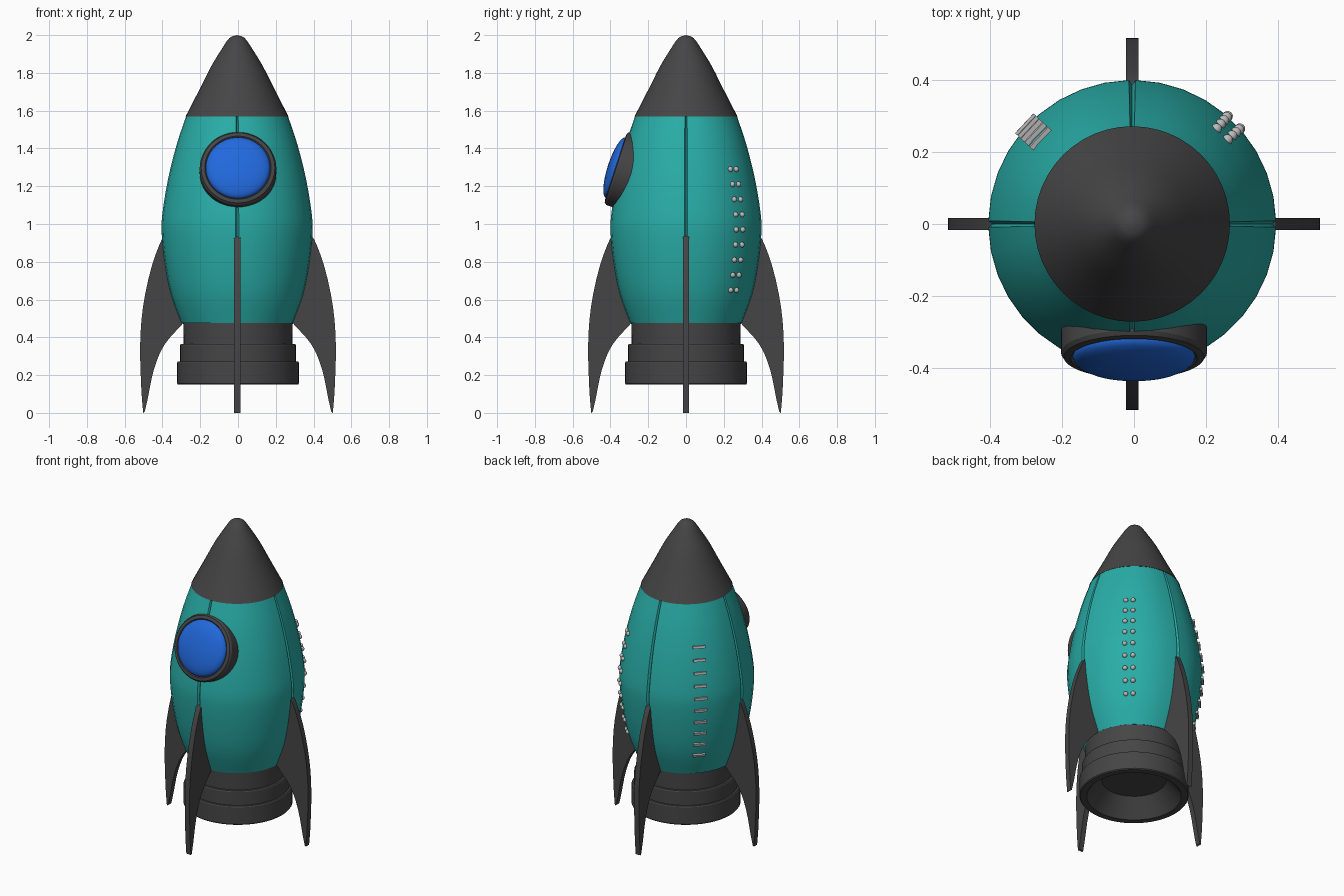
import bpy, bmesh, math
from mathutils import Vector, Matrix

if "Cube" in bpy.data.objects:
    bpy.data.objects.remove(bpy.data.objects["Cube"])

CX = -0.005                      # hull axis


def material(name, col):
    m = bpy.data.materials.new(name)
    m.diffuse_color = (*col, 1)
    m.use_nodes = True
    m.node_tree.nodes["Principled BSDF"].inputs["Base Color"].default_value = m.diffuse_color
    return m


TEAL = material("teal", (0.022, 0.42, 0.39))
DARK = material("charcoal", (0.06, 0.06, 0.06))
BLUE = material("window_blue", (0.015, 0.14, 0.72))
GREY = material("light_grey", (0.5, 0.5, 0.5))


def finish(bm, name, mat, matrix=Matrix(), smooth=30):
    bmesh.ops.remove_doubles(bm, verts=bm.verts, dist=1e-5)
    bmesh.ops.recalc_face_normals(bm, faces=bm.faces)
    me = bpy.data.meshes.new(name)
    bm.to_mesh(me)
    bm.free()
    me.materials.append(mat)
    ob = bpy.data.objects.new(name, me)
    bpy.context.collection.objects.link(ob)
    ob.matrix_world = matrix
    bpy.ops.object.select_all(action='DESELECT')
    ob.select_set(True)
    bpy.context.view_layer.objects.active = ob
    bpy.ops.object.shade_smooth_by_angle(angle=math.radians(smooth))
    return ob


def curve(pts, n=3):
    """Smooth curve through the points."""
    p = [Vector(q) for q in pts]
    p = [2 * p[0] - p[1]] + p + [2 * p[-1] - p[-2]]
    out = []
    for a, b, c, d in zip(p, p[1:], p[2:], p[3:]):
        for i in range(n):
            t = i / n
            out.append(0.5 * (2 * b + (c - a) * t + (2 * a - 5 * b + 4 * c - d) * t * t
                              + (3 * b - a - 3 * c + d) * t ** 3))
    return out + [p[-2]]


EVEN = [(i * 360 / 48, 0) for i in range(48)]


def lathe(name, profile, mat, matrix, angles=EVEN):
    """Revolve (r, z) points; angles carry a radius offset for grooves."""
    bm = bmesh.new()
    rings = []
    for r, z in profile:
        if r < 1e-5:
            rings.append([bm.verts.new((0, 0, z))] * len(angles))
        else:
            rings.append([bm.verts.new(((r + o) * math.cos(math.radians(a)),
                                        (r + o) * math.sin(math.radians(a)), z)) for a, o in angles])
    for lo, hi in zip(rings, rings[1:]):
        for i in range(len(angles)):
            j = (i + 1) % len(angles)
            vs = list(dict.fromkeys([lo[i], lo[j], hi[j], hi[i]]))
            if len(vs) > 2:
                bm.faces.new(vs)
    return finish(bm, name, mat, matrix)


AXIS = Matrix.Translation((CX, 0, 0))
HULL = [(0.295, 0.475), (0.35, 0.625), (0.382, 0.785), (0.399, 0.945), (0.396, 1.05),
        (0.366, 1.235), (0.32, 1.42), (0.27, 1.57)]

# hull with four vertical panel grooves
seamed = []
for q in range(4):
    seamed.append((q * 90, -0.012))
    seamed += [(q * 90 + 1.3 + 87.4 * i / 9, 0) for i in range(10)]
hull_curve = curve(HULL)
lathe("hull", [(0, 0.475)] + [tuple(p) for p in hull_curve] + [(0, 1.57)], TEAL, AXIS, seamed)

# nose cone
nose = curve([(0.272, 1.57), (0.195, 1.72), (0.137, 1.835), (0.082, 1.925), (0.04, 1.985), (0, 2.0)])
lathe("nose_cone", [(0, 1.57)] + [tuple(p) for p in nose], DARK, AXIS)

# stepped engine nozzle with a conical recess
lathe("engine_nozzle", [(0, 0.48), (0.29, 0.48), (0.288, 0.364), (0.303, 0.364), (0.307, 0.358),
                        (0.307, 0.272), (0.319, 0.272), (0.323, 0.266), (0.323, 0.156), (0.318, 0.15),
                        (0.28, 0.15), (0.19, 0.26), (0, 0.26)], DARK, Matrix.Translation((0, 0, 0)))

# swept fins
outer = curve([(0.375, 0.94), (0.405, 0.915), (0.46, 0.765), (0.503, 0.56), (0.518, 0.36), (0.512, 0.13), (0.502, 0.0)])
inner = curve([(0.494, 0.005), (0.478, 0.075), (0.445, 0.23), (0.39, 0.36), (0.29, 0.475)])
outline = outer + inner + [Vector((0.27, 0.49)), Vector((0.33, 0.68)), Vector((0.36, 0.85))]
for i, side in enumerate(("right", "back", "left", "front")):
    bm = bmesh.new()
    face = bm.faces.new([bm.verts.new((p.x, -0.017, p.y)) for p in outline])
    ext = bmesh.ops.extrude_face_region(bm, geom=[face])
    bmesh.ops.translate(bm, vec=(0, 0.034, 0),
                        verts=[v for v in ext["geom"] if isinstance(v, bmesh.types.BMVert)])
    off = Matrix.Translation((CX if i % 2 else 0, 0, 0))
    finish(bm, side + "_fin", DARK, off @ Matrix.Rotation(i * math.pi / 2, 4, 'Z'))

# tilted porthole: rim and domed glass
PORT = Matrix.Translation((0, -0.37, 1.297)) @ Matrix.Rotation(math.radians(90 - 18), 4, 'X')
lathe("window_rim", [(0.17, -0.12), (0.203, -0.12), (0.203, -0.012), (0.195, 0), (0.176, 0.004),
                     (0.168, -0.004), (0.17, -0.12)], DARK, PORT)
dome = [(0.17 * math.cos(t * math.pi / 16), 0.045 * math.sin(t * math.pi / 16)) for t in range(8)]
lathe("window_glass", [(0, -0.03), (0.17, -0.03)] + dome + [(0, 0.045)], BLUE, PORT)


def on_hull(z, deg):
    """Frame on the hull surface: local x sideways, y up the hull, z outward."""
    for a, b in zip(hull_curve, hull_curve[1:]):
        if a.y <= z <= b.y:
            r = a.x + (b.x - a.x) * (z - a.y) / (b.y - a.y)
            tilt = math.atan2(a.x - b.x, b.y - a.y)
            break
    return (AXIS @ Matrix.Rotation(math.radians(deg), 4, 'Z') @ Matrix.Translation((r, 0, z))
            @ Matrix.Rotation(math.pi / 2 - tilt, 4, 'Y') @ Matrix.Rotation(math.pi / 2, 4, 'Z'))


# plain raised studs, back right
bm = bmesh.new()
for i in range(9):
    for d in (-3.5, 3.5):
        bmesh.ops.create_uvsphere(bm, u_segments=12, v_segments=8, radius=0.015,
                                  matrix=on_hull(0.65 + i * 0.08, 45 + d))
finish(bm, "hull_studs", GREY, smooth=60)

# plain raised trim bars, back left
bm = bmesh.new()
for i in range(10):
    bmesh.ops.create_cube(bm, size=1, matrix=on_hull(0.62 + i * 0.078, 137)
                          @ Matrix.Diagonal((0.075, 0.016, 0.022, 1)))
finish(bm, "hull_trim_bars", GREY)
